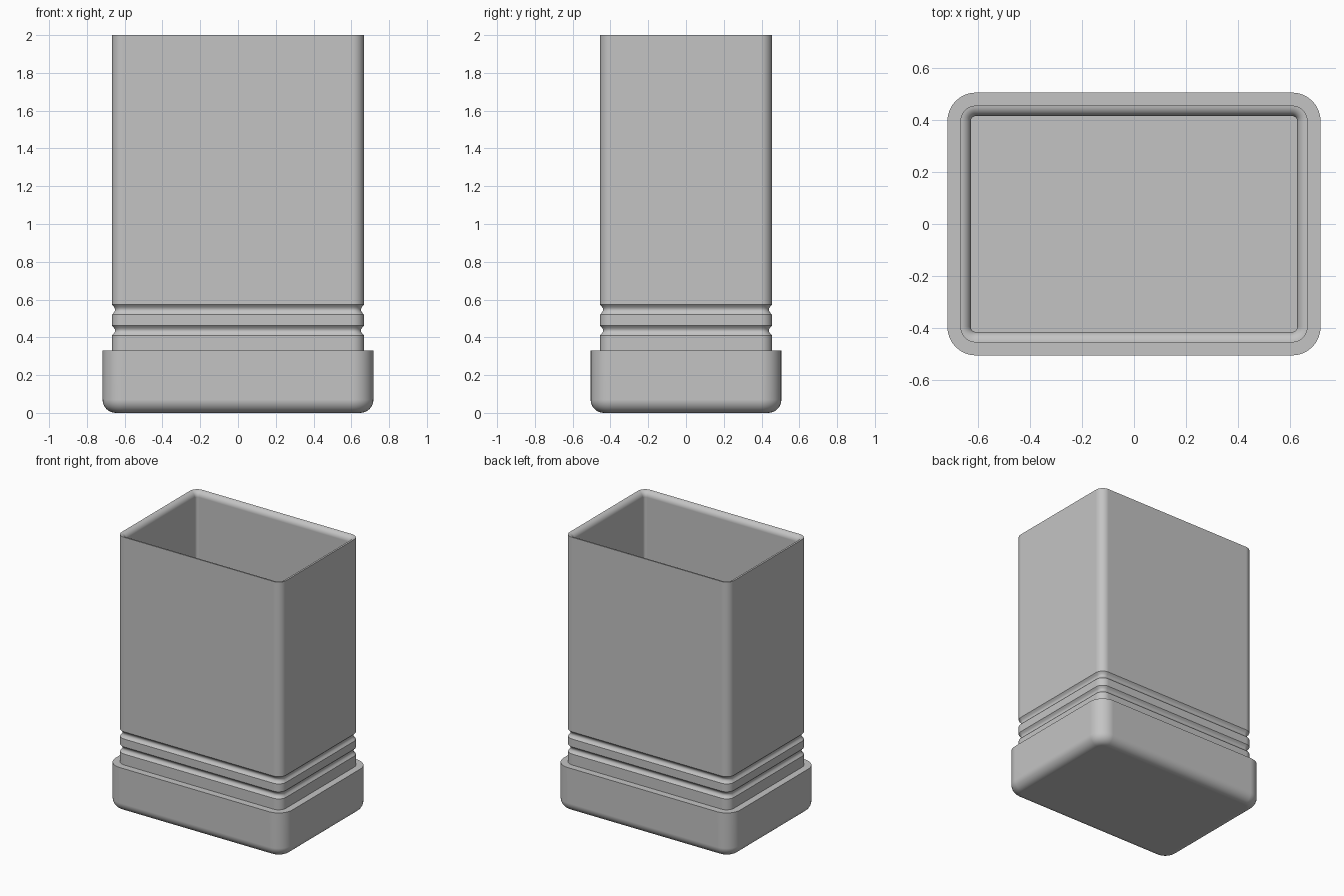
import bpy, bmesh
from math import sin, cos, pi, radians

cube = bpy.data.objects.get("Cube")
if cube:
    bpy.data.objects.remove(cube, do_unlink=True)

# Half width, half depth and corner radius of the body
HALF_X, HALF_Y, RADIUS = 0.667, 0.455, 0.06

grey = bpy.data.materials.new("plain grey")
grey.use_nodes = True
colour = (0.55, 0.55, 0.55, 1)
grey.diffuse_color = colour
grey.node_tree.nodes["Principled BSDF"].inputs["Base Color"].default_value = colour


def ring(bm, offset, z, steps=8):
    """Rounded rectangle, offset outward from the body outline."""
    verts = []
    r = max(RADIUS + offset, 0.005)
    cx, cy = HALF_X + offset - r, HALF_Y + offset - r
    for corner, (sx, sy) in enumerate([(1, 1), (-1, 1), (-1, -1), (1, -1)]):
        for i in range(steps + 1):
            a = (corner + i / steps) * pi / 2
            verts.append(bm.verts.new((sx * cx + r * cos(a), sy * cy + r * sin(a), z)))
    return verts


def loft(name, profile):
    """Join rounded rectangles along a profile and cap both ends."""
    bm = bmesh.new()
    rings = [ring(bm, o, z) for o, z in profile]
    n = len(rings[0])
    for low, high in zip(rings, rings[1:]):
        for i in range(n):
            j = (i + 1) % n
            bm.faces.new((low[i], low[j], high[j], high[i]))
    bm.faces.new(rings[0][::-1])
    bm.faces.new(rings[-1])
    mesh = bpy.data.meshes.new(name)
    bm.to_mesh(mesh)
    bm.free()
    mesh.materials.append(grey)
    obj = bpy.data.objects.new(name, mesh)
    bpy.context.collection.objects.link(obj)
    bpy.ops.object.select_all(action="DESELECT")
    obj.select_set(True)
    bpy.context.view_layer.objects.active = obj
    bpy.ops.object.shade_smooth_by_angle(angle=radians(30))
    normals = obj.modifiers.new("even shading", "WEIGHTED_NORMAL")
    normals.keep_sharp = True
    return obj


def arc(offset, z, r, start, end, steps=8):
    """Quarter-round profile points, angles in degrees."""
    angles = [radians(start + (end - start) * i / steps) for i in range(steps + 1)]
    return [(offset + r * cos(a), z + r * sin(a)) for a in angles]


def groove(z0, z1, depth=0.016, steps=8):
    """Concave band around the body."""
    return [(-depth * sin(pi * i / steps), z0 + (z1 - z0) * i / steps)
            for i in range(steps + 1)]


# Base: a cup with a rounded bottom edge and a flat ledge
foot = arc(-0.02, 0.07, 0.07, -90, 0)
loft("base", foot + [(0.05, 0.33), (-0.01, 0.33), (-0.01, 0.08)])

# Body: open box with two grooves and a rim rounded on the inside
rim = arc(0, 1.96, 0.04, 90, 180)
loft("body", [(0, 0.06)] + groove(0.41, 0.462) + groove(0.52, 0.573)
     + rim + [(-0.04, 0.1)])
